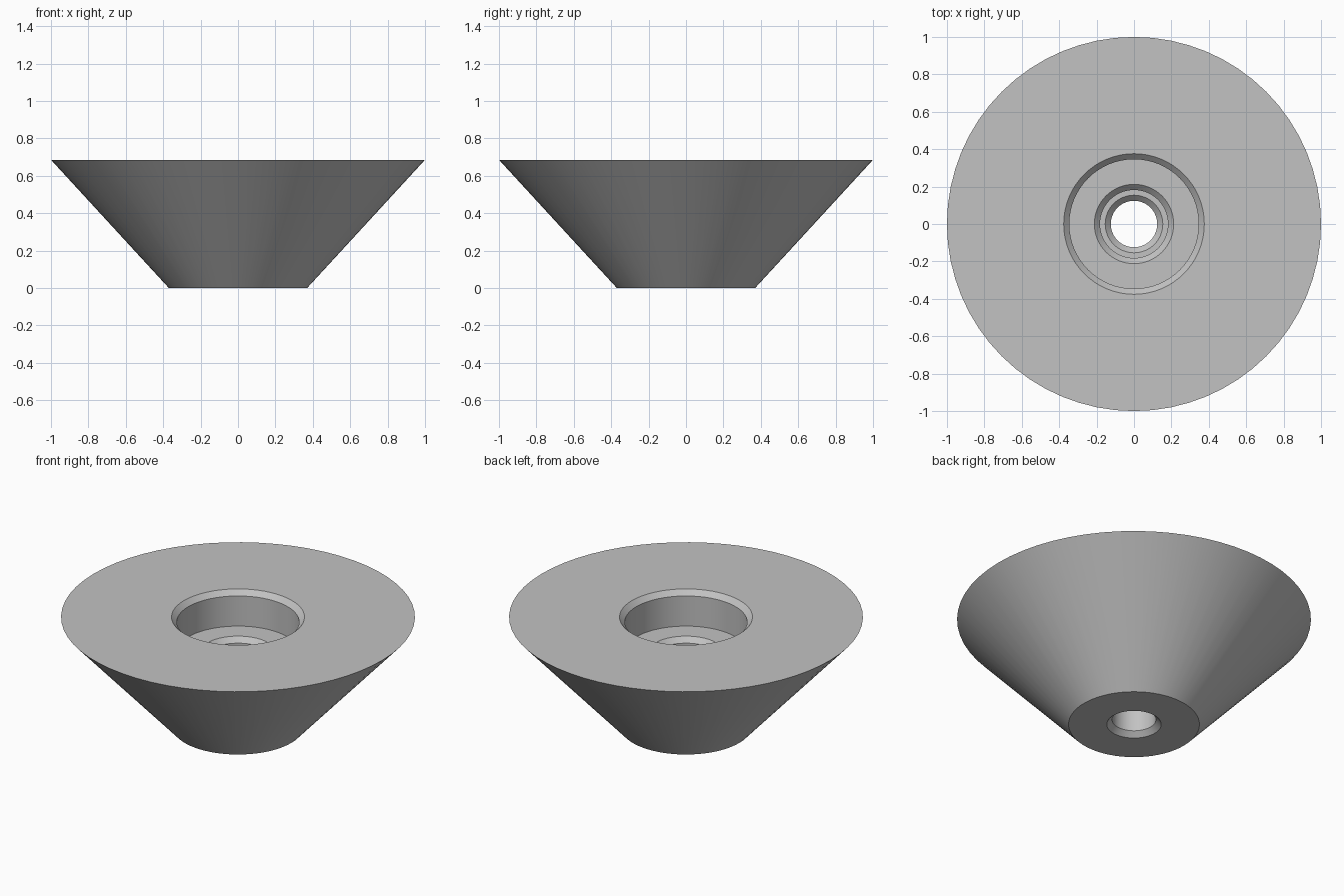
import bpy
import bmesh
import math

cube = bpy.data.objects.get("Cube")
if cube:
    bpy.data.objects.remove(cube, do_unlink=True)

SEGMENTS = 64
HEIGHT = 0.685
CHAMFER = 0.03
FLOOR = 0.467   # bottom of the wide pocket
LEDGE = 0.4     # bottom of the narrow relief

# Material
grey = bpy.data.materials.new("plain_grey")
grey.use_nodes = True
colour = (0.54, 0.54, 0.54, 1)
grey.diffuse_color = colour
grey.node_tree.nodes["Principled BSDF"].inputs["Base Color"].default_value = colour


def chamfered_bore(radius, top):
    """Profile points of a chamfered rim leading down into a bore."""
    return [(radius + CHAMFER, top), (radius, top - CHAMFER)]


# Closed section: cone, stepped pocket, through hole with chamfered ends
profile = [(0.37, 0), (1.0, HEIGHT)]
profile += chamfered_bore(0.346, HEIGHT) + [(0.346, FLOOR)]
profile += chamfered_bore(0.182, FLOOR) + [(0.182, LEDGE)]
profile += chamfered_bore(0.124, LEDGE)
profile += [(0.124, CHAMFER), (0.124 + CHAMFER, 0)]

# Revolve the section around z
bm = bmesh.new()
verts = [bm.verts.new((r, 0, z)) for r, z in profile]
edges = [bm.edges.new((a, b)) for a, b in zip(verts, verts[1:] + verts[:1])]
bmesh.ops.spin(bm, geom=verts + edges, cent=(0, 0, 0), axis=(0, 0, 1),
               angle=math.tau, steps=SEGMENTS, use_duplicate=False)
bmesh.ops.remove_doubles(bm, verts=bm.verts, dist=0.0001)
bmesh.ops.recalc_face_normals(bm, faces=bm.faces)
mesh = bpy.data.meshes.new("stepped_cone")
bm.to_mesh(mesh)
bm.free()
mesh.materials.append(grey)

cone = bpy.data.objects.new("stepped_cone", mesh)
bpy.context.collection.objects.link(cone)
bpy.ops.object.select_all(action='DESELECT')
cone.select_set(True)
bpy.context.view_layer.objects.active = cone
bpy.ops.object.shade_smooth_by_angle(angle=math.radians(30))
